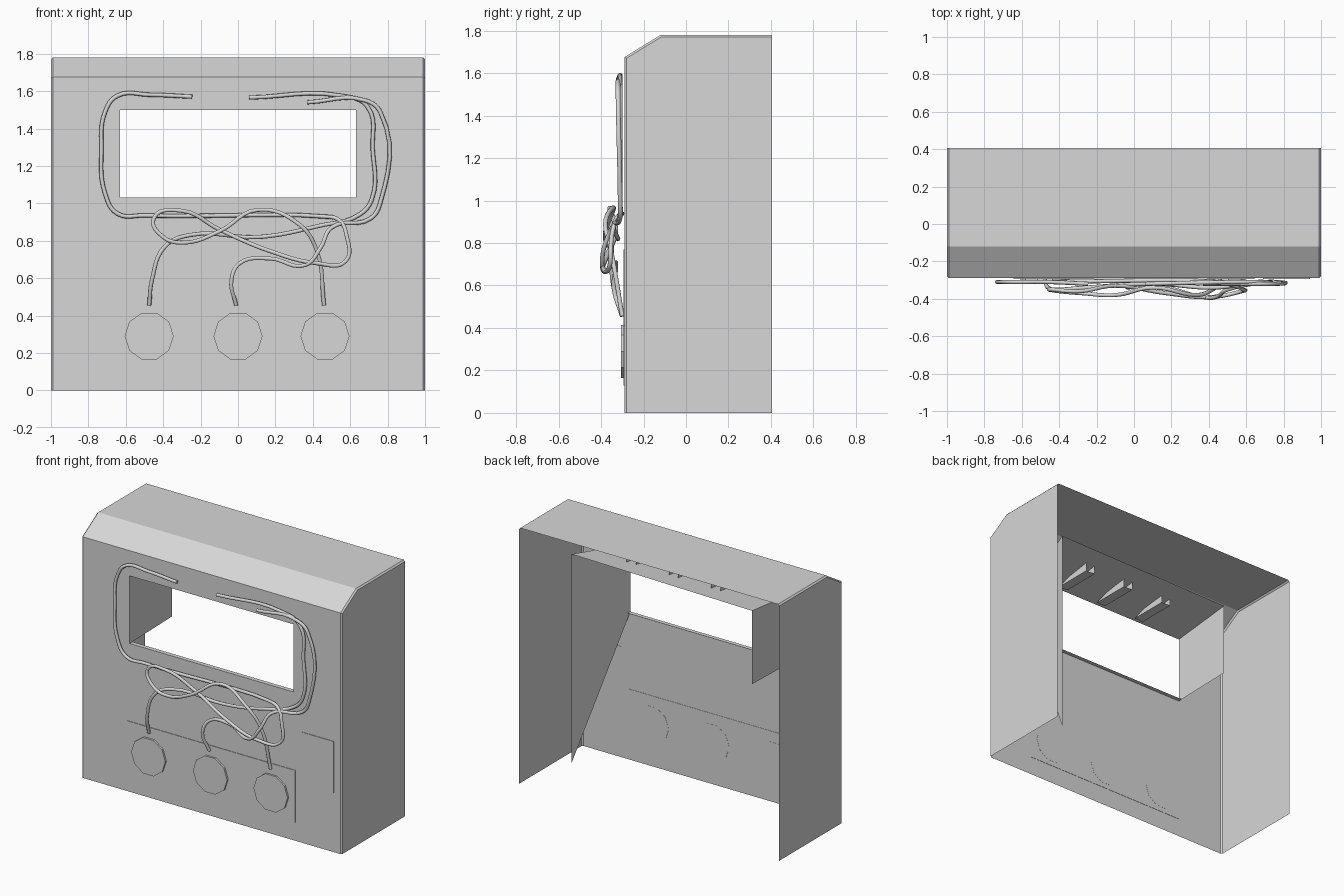
import bpy, bmesh, math
from mathutils import Matrix

cube = bpy.data.objects.get("Cube")
if cube:
    bpy.data.objects.remove(cube, do_unlink=True)

grey = bpy.data.materials.new("light_grey")
grey.use_nodes = True
colour = (0.68, 0.68, 0.68, 1)
grey.diffuse_color = colour
grey.node_tree.nodes["Principled BSDF"].inputs["Base Color"].default_value = colour

FRONT, BACK, TOP = -0.29, 0.405, 1.78
WIN_X, WIN_LOW, WIN_HIGH = 0.63, 1.03, 1.5


def add_object(name, data):
    obj = bpy.data.objects.new(name, data)
    data.materials.append(grey)
    bpy.context.collection.objects.link(obj)
    return obj


def finish(name, bm, weld=True):
    if weld:
        bmesh.ops.remove_doubles(bm, verts=bm.verts, dist=0.0005)
    bmesh.ops.recalc_face_normals(bm, faces=bm.faces)
    mesh = bpy.data.meshes.new(name)
    bm.to_mesh(mesh)
    bm.free()
    return add_object(name, mesh)


def face(bm, points):
    bm.faces.new([bm.verts.new(p) for p in points])


def box(name, x0, x1, y0, y1, z0, z1):
    bm = bmesh.new()
    bmesh.ops.create_cube(bm, size=1)
    bmesh.ops.scale(bm, vec=(x1 - x0, y1 - y0, z1 - z0), verts=bm.verts)
    bmesh.ops.translate(bm, vec=((x0 + x1) / 2, (y0 + y1) / 2, (z0 + z1) / 2), verts=bm.verts)
    return finish(name, bm)


# Cabinet shell: sheet panels, open at the back and underneath
EDGE = 0.99
profile = [(FRONT, 0), (FRONT, 1.675), (-0.12, TOP), (BACK, TOP)]
inset = [(FRONT + 0.01, 0), (FRONT + 0.01, 1.67), (-0.117, TOP - 0.01), (BACK, TOP - 0.01)]
bm = bmesh.new()
xs = [-EDGE, -WIN_X, WIN_X, EDGE]
zs = [0, WIN_LOW, WIN_HIGH, 1.675]
for i in range(3):
    x0, x1 = xs[i], xs[i + 1]
    for j in range(3):
        if (i, j) != (1, 1):
            z0, z1 = zs[j], zs[j + 1]
            face(bm, [(x0, FRONT, z0), (x1, FRONT, z0), (x1, FRONT, z1), (x0, FRONT, z1)])
    for (ya, za), (yb, zb) in zip(profile[1:], profile[2:]):
        face(bm, [(x0, ya, za), (x1, ya, za), (x1, yb, zb), (x0, yb, zb)])
for side in (-1, 1):
    # Narrow bevelled rim, then the flat side wall
    for k in range(3):
        rim = [(side * EDGE, *profile[k]), (side * EDGE, *profile[k + 1]),
               (side, *inset[k + 1]), (side, *inset[k])]
        face(bm, rim)
    face(bm, [(side, y, z) for y, z in inset + [(BACK, 0)]])
finish("cabinet_shell", bm)

# Window surround: rising top sheet, one square cheek, one long splayed cheek
right_back = (-WIN_X, 0.175, 1.55)
left_back = (0.76, 0.17, 1.57)
bm = bmesh.new()
face(bm, [(-WIN_X, FRONT, WIN_HIGH), (WIN_X, FRONT, WIN_HIGH), left_back, right_back])
face(bm, [(-WIN_X, FRONT, WIN_LOW), (-WIN_X, FRONT, WIN_HIGH), right_back, (-WIN_X, 0.175, 1.04)])
face(bm, [(WIN_X, FRONT, WIN_LOW), (WIN_X, FRONT, WIN_HIGH), left_back, (0.76, 0.17, 0.12)])
face(bm, [(-WIN_X, FRONT, WIN_LOW), (WIN_X, FRONT, WIN_LOW),
          (WIN_X, FRONT + 0.03, WIN_LOW), (-WIN_X, FRONT + 0.03, WIN_LOW)])
finish("window_surround", bm)

# Three clips passing through the top sheet: two fins joined by a base strip
for n, x in enumerate((-0.25, 0.075, 0.4)):
    bm = bmesh.new()
    low, y0, y1 = 1.488, -0.25, 0.03
    for fin_x in (x - 0.035, x + 0.035):
        face(bm, [(fin_x, y0, low), (fin_x, y1, low), (fin_x, y1, 1.58)])
    face(bm, [(x - 0.035, y0, low), (x + 0.035, y0, low), (x + 0.035, y1, low), (x - 0.035, y1, low)])
    finish(f"window_clip_{n + 1}", bm)

# Thin plates on the front
box("lower_front_plate", -0.645, 0.645, FRONT - 0.004, FRONT + 0.002, 0.13, 0.49)
box("small_front_plate", 0.69, 0.94, FRONT - 0.004, FRONT + 0.002, 0.41, 0.77)

# Ten-sided discs
for n, x in enumerate((-0.475, 0, 0.465)):
    bm = bmesh.new()
    bmesh.ops.create_cone(bm, cap_ends=True, segments=10, radius1=0.131, radius2=0.131, depth=0.02)
    turn = Matrix.Rotation(math.pi / 2, 4, "X") @ Matrix.Rotation(math.pi / 10, 4, "Z")
    bm.transform(Matrix.Translation((x, FRONT - 0.007, 0.29)) @ turn)
    finish(f"front_disc_{n + 1}", bm)


# Cables: x, distance out from the front, z
def cable(name, points):
    curve = bpy.data.curves.new(name, "CURVE")
    curve.dimensions = "3D"
    curve.bevel_depth = 0.011
    curve.bevel_resolution = 2
    curve.resolution_u = 6
    curve.use_fill_caps = True
    spline = curve.splines.new("BEZIER")
    spline.bezier_points.add(len(points) - 1)
    for bez, (x, out, z) in zip(spline.bezier_points, points):
        bez.co = (x, FRONT - out, z)
        bez.handle_left_type = bez.handle_right_type = "AUTO"
    add_object(name, curve)


cable("left_cable", [
    (-.245, .03, 1.57), (-.47, .02, 1.58), (-.645, .02, 1.575), (-.71, .02, 1.49),
    (-.73, .02, 1.29), (-.71, .02, 1.05), (-.645, .02, .945), (-.5, .02, .935),
    (.45, .02, .93), (.54, .04, .91), (.58, .06, .83), (.575, .07, .69),
    (.42, .1, .68), (.17, .08, .745), (-.1, .04, .86), (-.3, .07, .96),
    (-.45, .06, .92), (-.4, .07, .82), (-.285, .08, .79), (-.1, .09, .85),
    (.105, .05, .965), (.33, .09, .885), (.42, .06, .75), (.46, .01, .455)])
cable("middle_cable", [
    (.06, .03, 1.565), (.55, .02, 1.575), (.69, .02, 1.52), (.72, .02, 1.29),
    (.715, .02, 1.02), (.65, .02, .94), (.435, .05, .88), (.115, .03, .82),
    (-.26, .05, .83), (-.39, .06, .77), (-.46, .05, .59), (-.475, .01, .455)])
cable("right_cable", [
    (.37, .03, 1.54), (.68, .03, 1.55), (.76, .03, 1.49), (.76, .02, 1),
    (.71, .02, .92), (.5, .06, .87), (.44, .1, .76), (.36, .1, .67),
    (.17, .05, .705), (.01, .04, .68), (-.035, .05, .59), (-.01, .01, .455)])
